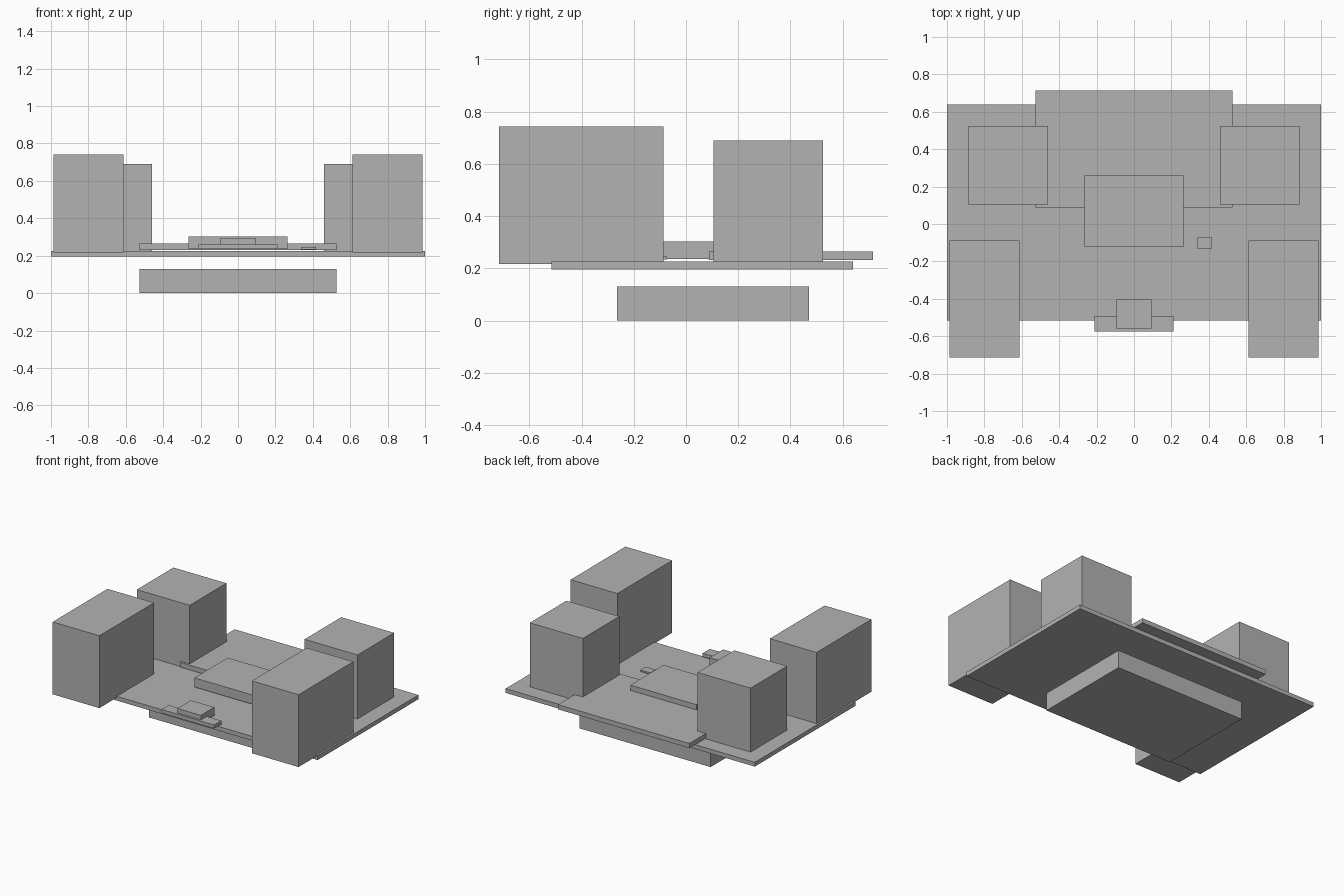
import bpy
import bmesh
from mathutils import Vector

cube = bpy.data.objects.get("Cube")
if cube:
    bpy.data.objects.remove(cube, do_unlink=True)

GREY = (0.45, 0.45, 0.45, 1)
grey = bpy.data.materials.new("plain grey")
grey.use_nodes = True
grey.diffuse_color = GREY
grey.node_tree.nodes["Principled BSDF"].inputs["Base Color"].default_value = GREY


def box(name, low, high):
    """Add a sharp-edged box between two opposite corners."""
    low, high = Vector(low), Vector(high)
    bm = bmesh.new()
    bmesh.ops.create_cube(bm, size=1)
    bmesh.ops.scale(bm, vec=high - low, verts=bm.verts)
    mesh = bpy.data.meshes.new(name)
    bm.to_mesh(mesh)
    bm.free()
    mesh.materials.append(grey)
    obj = bpy.data.objects.new(name, mesh)
    obj.location = (low + high) / 2
    bpy.context.collection.objects.link(obj)
    return obj


def centred_box(name, half_width, y, z):
    return box(name, (-half_width, y[0], z[0]), (half_width, y[1], z[1]))


def box_pair(name, x, y, z):
    """Add matching boxes on the left (+x) and right (-x) sides."""
    box("left_" + name, (x[0], y[0], z[0]), (x[1], y[1], z[1]))
    box("right_" + name, (-x[1], y[0], z[0]), (-x[0], y[1], z[1]))


# Deck and the block hanging beneath it
centred_box("deck", 1.0, (-0.515, 0.64), (0.195, 0.226))
centred_box("lower_block", 0.527, (-0.265, 0.47), (0, 0.13))

# Four corner blocks
box_pair("front_block", (0.612, 0.987), (-0.715, -0.087), (0.217, 0.742))
box_pair("rear_block", (0.461, 0.886), (0.105, 0.525), (0.226, 0.69))

# Raised plates on the deck
centred_box("rear_plate", 0.527, (0.088, 0.715), (0.231, 0.265))
centred_box("centre_plate", 0.265, (-0.122, 0.26), (0.236, 0.303))

# Front edge fittings
centred_box("front_bar", 0.211, (-0.575, -0.493), (0.235, 0.261))
centred_box("front_tab", 0.094, (-0.56, -0.405), (0.235, 0.294))

# Small switch on the left of the deck
box("small_switch", (0.337, -0.131, 0.234), (0.417, -0.072, 0.246))
